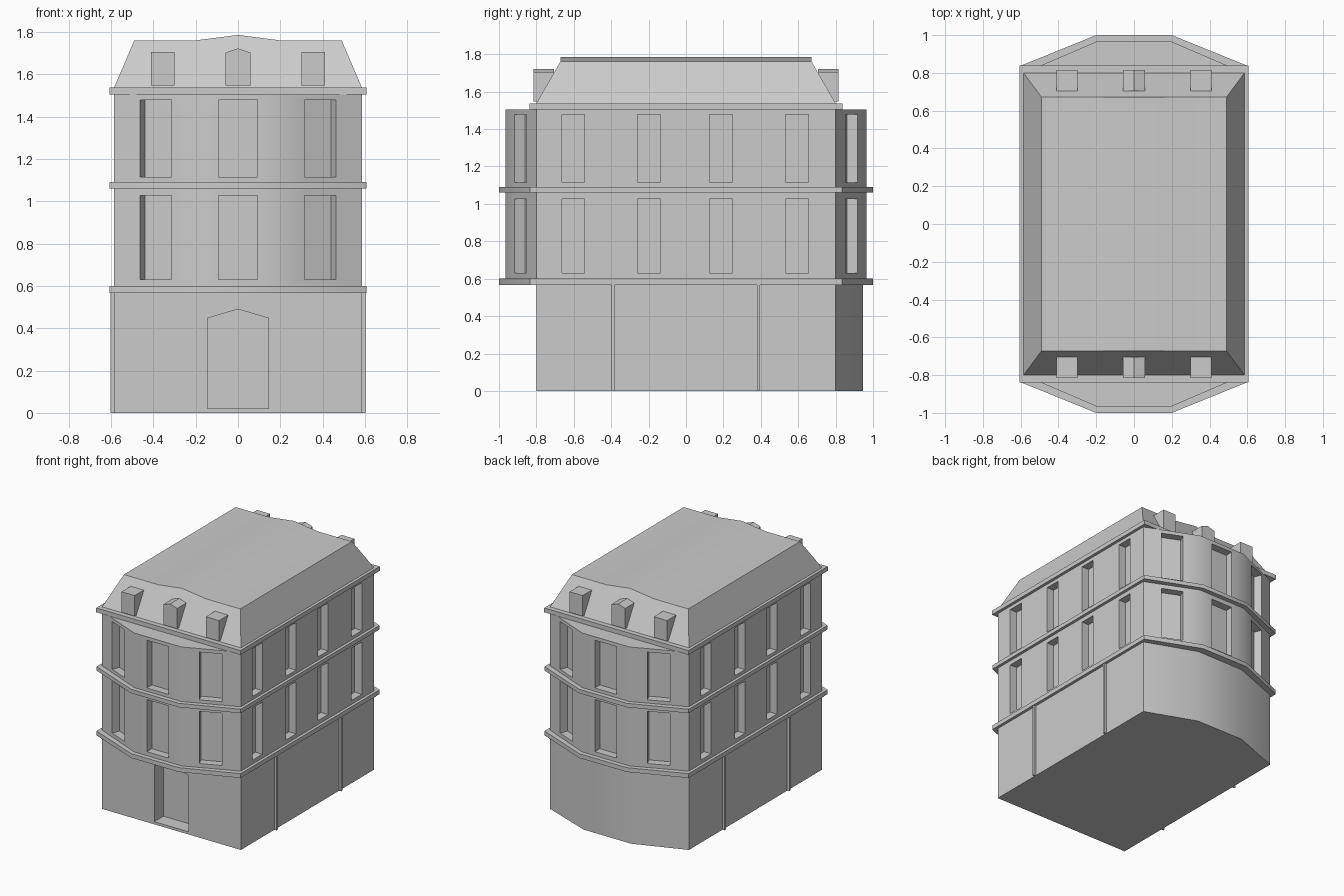
import bpy, bmesh
from mathutils import Vector

if "Cube" in bpy.data.objects:
    bpy.data.objects.remove(bpy.data.objects["Cube"])


def prism(name, solids):
    """One object from a list of (2D points, low, high, axis) extrusions."""
    bm = bmesh.new()
    for pts, lo, hi, axis in solids:
        def place(p, h):
            return (p[0], p[1], h) if axis == 'z' else (p[0], h, p[1])
        a = [bm.verts.new(place(p, lo)) for p in pts]
        b = [bm.verts.new(place(p, hi)) for p in pts]
        bm.faces.new(a)
        bm.faces.new(b[::-1])
        for i in range(len(pts)):
            j = (i + 1) % len(pts)
            bm.faces.new((a[i], b[i], b[j], a[j]))
    bmesh.ops.recalc_face_normals(bm, faces=bm.faces)
    me = bpy.data.meshes.new(name)
    bm.to_mesh(me)
    bm.free()
    ob = bpy.data.objects.new(name, me)
    bpy.context.collection.objects.link(ob)
    return ob


def activate(ob):
    bpy.ops.object.select_all(action='DESELECT')
    ob.select_set(True)
    bpy.context.view_layer.objects.active = ob


def smooth(ob):
    activate(ob)
    bpy.ops.object.shade_smooth_by_angle(angle=0.52)


def cut(ob, cutter):
    activate(ob)
    m = ob.modifiers.new("openings", 'BOOLEAN')
    m.operation, m.solver, m.object = 'DIFFERENCE', 'EXACT', cutter
    bpy.ops.object.modifier_apply(modifier=m.name)
    bpy.data.objects.remove(cutter)


def rect(x0, x1, y0, y1):
    return [(x0, y0), (x1, y0), (x1, y1), (x0, y1)]


def bow(w, y, yb):
    """Plan with a three-facet bow at front and back."""
    half = [(w, y), (0.2, yb), (-0.2, yb), (-w, y)]
    return half + [(-a, -b) for a, b in half]


# Ground floor: flat front with pointed doorway, bowed back
ground = prism("ground_floor", [([(0.585, -0.8), (0.585, 0.8), (0.2, 0.945),
                                  (-0.2, 0.945), (-0.585, 0.8), (-0.585, -0.8)], 0, 0.57, 'z')])
door = prism("door_cutter", [([(-0.145, 0.02), (0.145, 0.02), (0.145, 0.447),
                               (0, 0.49), (-0.145, 0.447)], -0.9, -0.69, 'y')])
cut(ground, door)
smooth(ground)

# Slim side pilasters
prism("pilasters", [(rect(min(s * 0.57, s * 0.603), max(s * 0.57, s * 0.603), y - 0.008, y + 0.008),
                     0, 0.57, 'z') for s in (-1, 1) for y in (-0.39, 0.388)])

# Upper floors with recessed windows
walls = prism("upper_walls", [(bow(0.585, 0.8, 0.965), 0.58, 1.505, 'z')])
DEPTH = 0.06


def opening(p, q, n):
    p, q, n = Vector(p), Vector(q), Vector(n).normalized()
    return [p + n * 0.05, q + n * 0.05, q - n * DEPTH, p - n * DEPTH]


def bow_y(x):
    return 0.965 - (x - 0.2) * 0.165 / 0.385


plans = []
for s in (-1, 1):
    plans.append(opening((-0.092, s * 0.965), (0.092, s * 0.965), (0, s)))
    for y in (-0.603, -0.197, 0.187, 0.593):
        plans.append(opening((s * 0.585, y - 0.061), (s * 0.585, y + 0.061), (s, 0)))
    for t in (-1, 1):
        plans.append(opening((t * 0.315, s * bow_y(0.315)), (t * 0.462, s * bow_y(0.462)),
                             (t * 0.165, s * 0.385)))
cut(walls, prism("window_cutters", [(p, lo, hi, 'z') for p in plans
                                    for lo, hi in ((0.63, 1.027), (1.115, 1.478))]))
smooth(walls)

# Floor cornices and rectangular roof cornice
for name, lo, hi in (("lower_cornice", 0.567, 0.6), ("middle_cornice", 1.06, 1.09)):
    smooth(prism(name, [(bow(0.607, 0.835, 1.0), lo, hi, 'z')]))
prism("roof_cornice", [(rect(-0.607, 0.607, -0.838, 0.838), 1.505, 1.538, 'z')])

# Mansard roof: extruded profile with its ends tapered inward
roof = prism("mansard_roof", [([(-0.585, 1.538), (0.585, 1.538), (0.49, 1.76), (0.2, 1.76),
                                (0, 1.786), (-0.2, 1.76), (-0.49, 1.76)], -0.8, 0.8, 'y')])
for v in roof.data.vertices:
    if v.co.z > 1.6:
        v.co.y *= 0.672 / 0.8
smooth(roof)

# Dormers, the middle ones gabled
dormers = []
for lo, hi in ((-0.815, -0.705), (0.705, 0.815)):
    for x in (-0.355, 0.355):
        dormers.append((rect(x - 0.055, x + 0.055, 1.548, 1.705), lo, hi, 'y'))
    dormers.append(([(-0.058, 1.548), (0.058, 1.548), (0.058, 1.703), (0, 1.722),
                     (-0.058, 1.703)], lo, hi, 'y'))
smooth(prism("dormers", dormers))
